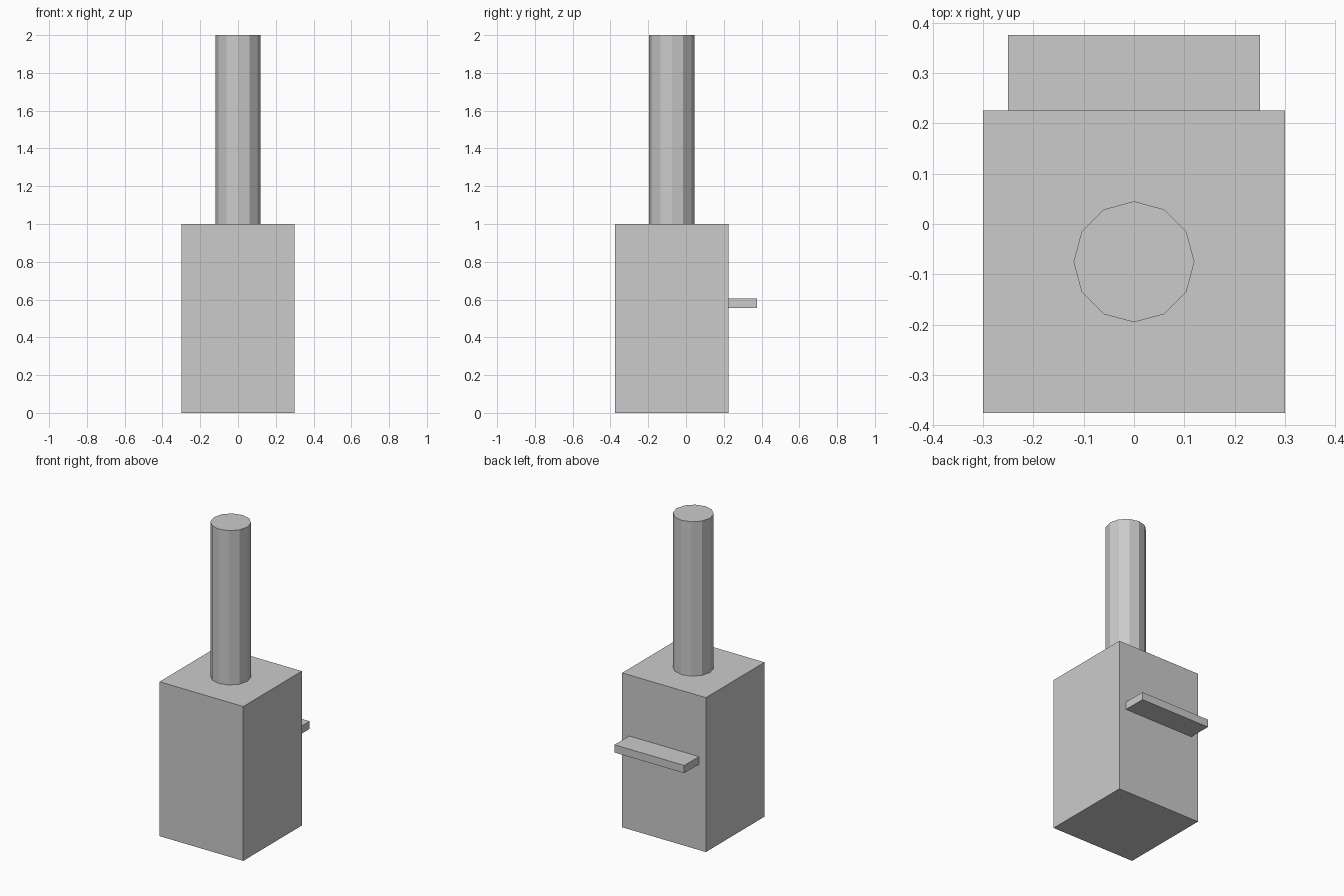
import bpy

if "Cube" in bpy.data.objects:
    bpy.data.objects.remove(bpy.data.objects["Cube"])

# Single plain grey
grey = bpy.data.materials.new("plain_grey")
grey.diffuse_color = (0.6, 0.6, 0.6, 1.0)
grey.use_nodes = True
grey.node_tree.nodes["Principled BSDF"].inputs["Base Color"].default_value = grey.diffuse_color


def finish(name):
    obj = bpy.context.object
    obj.name = name
    obj.data.materials.append(grey)
    return obj


def box(name, size, center):
    bpy.ops.mesh.primitive_cube_add(size=1, location=center)
    bpy.context.object.scale = size
    bpy.ops.object.transform_apply(location=False, rotation=False, scale=True)
    return finish(name)


# Square main block
box("body", (0.6, 0.6, 1.0), (0, -0.075, 0.5))

# Thin ledge on the back face
box("back_shelf", (0.5, 0.15, 0.05), (0, 0.3, 0.58))

# Twelve-sided chimney standing on the block
bpy.ops.mesh.primitive_cylinder_add(vertices=12, radius=0.12, depth=1.0,
                                    location=(0, -0.075, 1.5))
finish("chimney")
